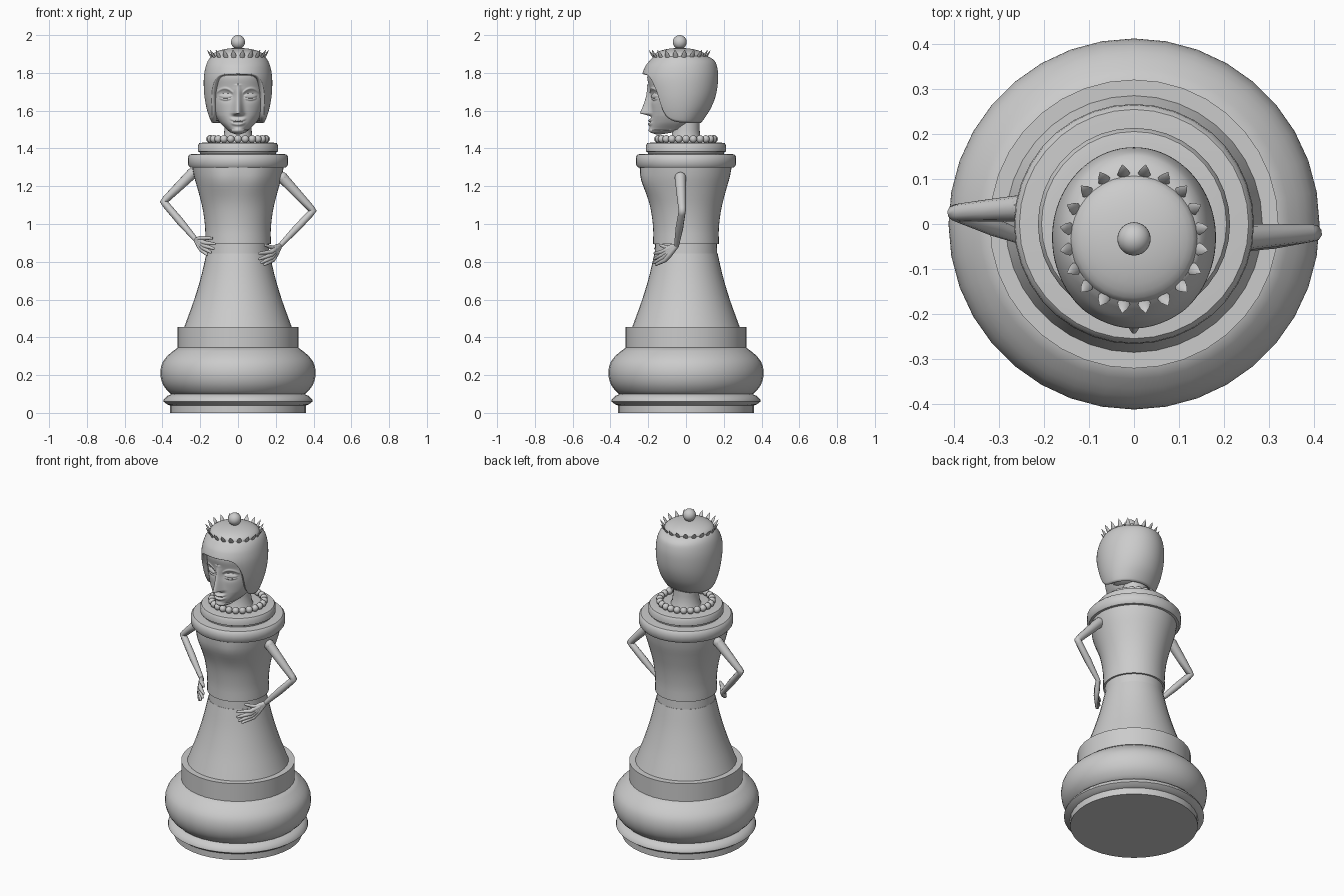
import bpy, bmesh
from math import sin, cos, pi, radians, exp, degrees
from mathutils import Vector

if "Cube" in bpy.data.objects:
    bpy.data.objects.remove(bpy.data.objects["Cube"])

grey = bpy.data.materials.new("plain grey")
grey.use_nodes = True
COLOUR = (0.6, 0.6, 0.6, 1)
grey.diffuse_color = COLOUR
grey.node_tree.nodes["Principled BSDF"].inputs["Base Color"].default_value = COLOUR


def finish(name, bm, angle=40):
    """Turn a bmesh into a smooth, grey object."""
    bmesh.ops.recalc_face_normals(bm, faces=bm.faces)
    mesh = bpy.data.meshes.new(name)
    bm.to_mesh(mesh)
    bm.free()
    mesh.materials.append(grey)
    obj = bpy.data.objects.new(name, mesh)
    bpy.context.collection.objects.link(obj)
    bpy.ops.object.select_all(action="DESELECT")
    obj.select_set(True)
    bpy.context.view_layer.objects.active = obj
    bpy.ops.object.shade_smooth_by_angle(angle=radians(angle))
    return obj


def loft(name, rows, caps=(True, True), angle=40):
    """Skin a stack of closed rings."""
    bm = bmesh.new()
    rings = [[bm.verts.new(p) for p in row] for row in rows]
    n = len(rings[0])
    for a, b in zip(rings, rings[1:]):
        for i in range(n):
            j = (i + 1) % n
            bm.faces.new((a[i], a[j], b[j], b[i]))
    for ring, cap in zip((rings[0], rings[-1]), caps):
        if cap:
            bm.faces.new(ring)
    return finish(name, bm, angle)


def lathe(name, profile, bump=None, segments=36):
    """Revolve (radius, height) pairs, with an optional y offset rule."""
    rows = []
    for r, z in profile:
        row = []
        for i in range(segments):
            t = 2 * pi * i / segments
            p = Vector((r * sin(t), -r * cos(t), z))
            if bump:
                p.y -= bump(p.x, p.y, z)
            row.append(p)
        rows.append(row)
    return loft(name, rows)


def curve_at(points, t):
    """Smooth interpolation through tuples keyed by their first value."""
    t = min(max(t, points[0][0]), points[-1][0])
    k = next(i for i in range(len(points) - 1) if t <= points[i + 1][0])
    a, b = points[k], points[k + 1]
    before, after = points[max(k - 1, 0)], points[min(k + 2, len(points) - 1)]
    h = b[0] - a[0]
    u = (t - a[0]) / h
    out = []
    for i in range(1, len(a)):
        m0 = (b[i] - before[i]) / (b[0] - before[0]) * h
        m1 = (after[i] - a[i]) / (after[0] - a[0]) * h
        out.append((2*u**3 - 3*u*u + 1) * a[i] + (u**3 - 2*u*u + u) * m0
                   + (3*u*u - 2*u**3) * b[i] + (u**3 - u*u) * m1)
    return out


def smooth_profile(points, steps):
    lo, hi = points[0][0], points[-1][0]
    zs = [lo + (hi - lo) * i / steps for i in range(steps + 1)]
    return [(curve_at(points, z)[0], z) for z in zs]


def tubes(name, paths):
    """Tapered round tubes; each path is a list of (x, y, z, radius)."""
    data = bpy.data.curves.new(name, "CURVE")
    data.dimensions = "3D"
    data.bevel_depth = 1
    data.bevel_resolution = 3
    data.use_fill_caps = True
    for path in paths:
        spline = data.splines.new("POLY")
        spline.points.add(len(path) - 1)
        for point, (x, y, z, r) in zip(spline.points, path):
            point.co = (x, y, z, 1)
            point.radius = r
    temp = bpy.data.objects.new(name + " path", data)
    mesh = bpy.data.meshes.new_from_object(temp)
    bm = bmesh.new()
    bm.from_mesh(mesh)
    for path in paths:
        ball(bm, path[-1][:3], path[-1][3])
    bpy.data.objects.remove(temp)
    return finish(name, bm, 60)


def ball(bm, centre, r, u=12, v=8):
    made = bmesh.ops.create_uvsphere(bm, u_segments=u, v_segments=v, radius=r)
    bmesh.ops.translate(bm, verts=made["verts"], vec=centre)


def blob(x, z, cx, cz, sx, sz):
    return exp(-((x - cx) / sx) ** 2 - ((z - cz) / sz) ** 2)


# Base, skirt and belt
lathe("base_plinth", [(.36, 0), (.36, .04), (.375, .045), (.395, .06), (.393, .07),
                      (.375, .09), (.35, .1), (.33, .105)])
lathe("base_bulge", [(.34, .095)] + smooth_profile(
    [(.1, .355), (.13, .385), (.17, .405), (.22, .411), (.27, .398), (.31, .365), (.345, .32)], 14))
lathe("base_band", [(.32, .335), (.32, .455), (.27, .455)])
lathe("skirt", smooth_profile([(.44, .29), (.5, .268), (.6, .232), (.72, .196), (.845, .167)], 12))
lathe("belt", [(.166, .835), (.163, .9)])


# Bodice with a gently shaped bust
def bust(x, y, z):
    front = max(0, -y) * 4
    return min(front, 1) * .022 * sum(blob(x, z, s * .1, 1.225, .085, .075) for s in (-1, 1))


lathe("bodice", smooth_profile([(.895, .174), (.98, .174), (1.08, .187), (1.18, .212),
                                (1.25, .232), (1.31, .243)], 16), bust, 48)
lathe("collar_lower", [(.235, 1.298), (.255, 1.3), (.264, 1.312), (.266, 1.335), (.264, 1.358),
                       (.254, 1.369), (.2, 1.372)])
lathe("collar_upper", [(.2, 1.365), (.203, 1.38), (.213, 1.385), (.213, 1.415), (.205, 1.428), (.18, 1.432)])

# Necklace
bm = bmesh.new()
for i in range(24):
    t = 2 * pi * i / 24
    ball(bm, (.148 * sin(t), -.148 * cos(t), 1.45), .0205)
finish("necklace", bm)

# Neck
loft("neck", [[(r * sin(t), y - r * cos(t), z) for t in (2 * pi * i / 24 for i in range(24))]
              for r, y, z in ((.088, 0, 1.425), (.078, 0, 1.45), (.072, 0, 1.5), (.074, 0, 1.6))])

# Face: rows hold height, half width, front and back
FACE = [(1.475, .012, -.16, -.13), (1.485, .04, -.185, -.07), (1.51, .07, -.19, -.01),
        (1.54, .098, -.187, .04), (1.59, .126, -.185, .075), (1.65, .143, -.188, .1),
        (1.72, .148, -.195, .11), (1.8, .145, -.2, .11), (1.87, .09, -.12, .07)]


def features(x, z):
    ax = abs(x)
    d = 0
    if 1.57 < z < 1.74:                                        # nose
        drop = min(1, max(0, (1.74 - z) / .15))
        d += (.008 + .05 * drop ** 1.5) * min(1, (z - 1.57) / .016) * exp(-(x / (.013 + .011 * drop)) ** 2)
    d -= .016 * blob(ax, z, .062, 1.68, .036, .026)            # eye socket
    lid = 1 - ((ax - .066) / .036) ** 2 - ((z - 1.672) / .019) ** 2
    d += .015 * max(0, lid) ** .5                              # closed lid
    d -= .006 * exp(-((z - 1.665 - 6 * (ax - .066) ** 2) / .0035) ** 2) * (lid > 0)
    brow = 1.717 - 12 * (ax - .07) ** 2
    d += .006 * exp(-((z - brow) / .006) ** 2) * (.025 < ax < .112)
    smile = 1.538 + 5 * x * x
    mouth = exp(-(x / .034) ** 4)
    d += mouth * (.014 * exp(-((z - smile - .009) / .008) ** 2)
                  + .014 * exp(-((z - smile + .010) / .009) ** 2)
                  - .006 * exp(-((z - smile) / .003) ** 2))
    d += .008 * blob(x, z, 0, 1.495, .035, .014)               # chin
    return d


rows = []
for k in range(111):
    z = 1.475 + .395 * k / 110
    w, f, b = curve_at(FACE, z)
    mid = max(-.06, (f + b) / 2) if z > 1.5 else (f + b) / 2
    row = []
    for i in range(144):
        # denser spacing towards the front
        t = 2 * pi * i / 144
        t -= .45 * sin(t)
        c = cos(t)
        x = w * sin(t)
        y = mid - c * ((mid - f) if c > 0 else (b - mid))
        row.append((x, y - (features(x, z) if c > 0.2 else 0), z))
    rows.append(row)
loft("face", rows, angle=70)

# Hair: a shell whose lower rim follows a hairline around the face
HAIR = [(1.53, .135, -.17, .075), (1.56, .15, -.185, .098), (1.62, .168, -.205, .135),
        (1.69, .179, -.222, .16), (1.77, .181, -.235, .17), (1.83, .172, -.218, .165),
        (1.87, .156, -.188, .147), (1.89, .138, -.168, .108)]
HAIRLINE = [(0, 1.795), (28, 1.79), (41, 1.765), (50, 1.7), (56, 1.61), (66, 1.56),
            (90, 1.538), (180, 1.535)]
rows = []
for k in range(29):
    row = []
    for i in range(128):
        t = 2 * pi * i / 128
        rim = curve_at(HAIRLINE, min(degrees(t), 360 - degrees(t)))[0]
        z = rim + (1.89 - rim) * k / 28
        w, f, b = curve_at(HAIR, z)
        c = cos(t)
        row.append((w * sin(t), -.03 - c * ((-.03 - f) if c > 0 else (b + .03)), z))
    rows.append(row)
hair = loft("hair", rows, (False, True), 50)
shell = hair.modifiers.new("thickness", "SOLIDIFY")
shell.thickness = .03
shell.offset = -1
# Underside of the hair behind the neck
loft("hair_underside", [[(.12 * s * sin(t), -.015 - .08 * s * cos(t), z)
                         for t in (2 * pi * i / 32 for i in range(32))]
                        for s, z in ((.8, 1.54), (1, 1.55), (1, 1.58))])

# Crown: domed cap, ball and a ring of leaning points
CY = -.033
cap = lathe("crown_cap", [(.141 * cos(a), 1.885 + .047 * sin(a))
                          for a in (pi / 2 * i / 8.05 for i in range(9))])
cap.location.y = CY
bm = bmesh.new()
ball(bm, (0, CY, 1.963), .037, 24, 16)
finish("crown_ball", bm)
bm = bmesh.new()
for i in range(20):
    t = 2 * pi * (i + .5) / 20
    out = Vector((sin(t), -cos(t), 0))
    side = Vector((cos(t), sin(t), 0))
    rings = []
    for r, z, s in ((.138, 1.876, .011), (.146, 1.892, .014), (.155, 1.906, .010), (.166, 1.922, .001)):
        centre = out * r + Vector((0, CY, z))
        rings.append([bm.verts.new(centre + side * s * cos(a) + out * s * .45 * sin(a))
                      for a in (2 * pi * j / 8 for j in range(8))])
    for a, b in zip(rings, rings[1:]):
        for j in range(8):
            bm.faces.new((a[j], a[j - 1], b[j - 1], b[j]))
    bm.faces.new(rings[0])
    bm.faces.new(rings[-1])
finish("crown_points", bm, 60)


# Arms with hands on the hips; each finger runs from the wrist through its knuckle
def arm(side, shoulder, elbow, wrist, fingers):
    s, e, w = Vector(shoulder), Vector(elbow), Vector(wrist)
    steps = [(s, .030), (s.lerp(e, .5), .025), (s.lerp(e, .93), .020),
             (e, .019), (e.lerp(w, .07), .019), (e.lerp(w, .5), .020), (w, .013)]
    tubes(side + "_arm", [[(*p, r) for p, r in steps], [(*s.lerp(e, .01), .03), (*s, .03)]])
    paths = []
    for knuckle, tip in fingers:
        k, t = Vector(knuckle), Vector(tip)
        paths.append([(*w, .013), (*w.lerp(k, .6), .015), (*k, .0125), (*k.lerp(t, .6), .0095), (*t, .007)])
    tubes(side + "_hand", paths)


arm("left", (.235, -.03, 1.245), (.398, -.02, 1.07), (.222, -.05, .885),
    [((.19, -.095, .872), (.145, -.135, .888)), ((.175, -.125, .852), (.112, -.165, .845)),
     ((.175, -.125, .836), (.115, -.168, .815)), ((.178, -.12, .822), (.125, -.168, .795)),
     ((.185, -.11, .81), (.142, -.158, .785))])
arm("right", (-.245, .035, 1.265), (-.395, .025, 1.118), (-.222, -.04, .915),
    [((-.19, -.09, .925), (-.14, -.135, .925)), ((-.175, -.12, .9), (-.125, -.16, .895)),
     ((-.178, -.12, .885), (-.13, -.162, .87)), ((-.183, -.115, .872), (-.145, -.16, .85)),
     ((-.192, -.105, .862), (-.165, -.145, .838))])
